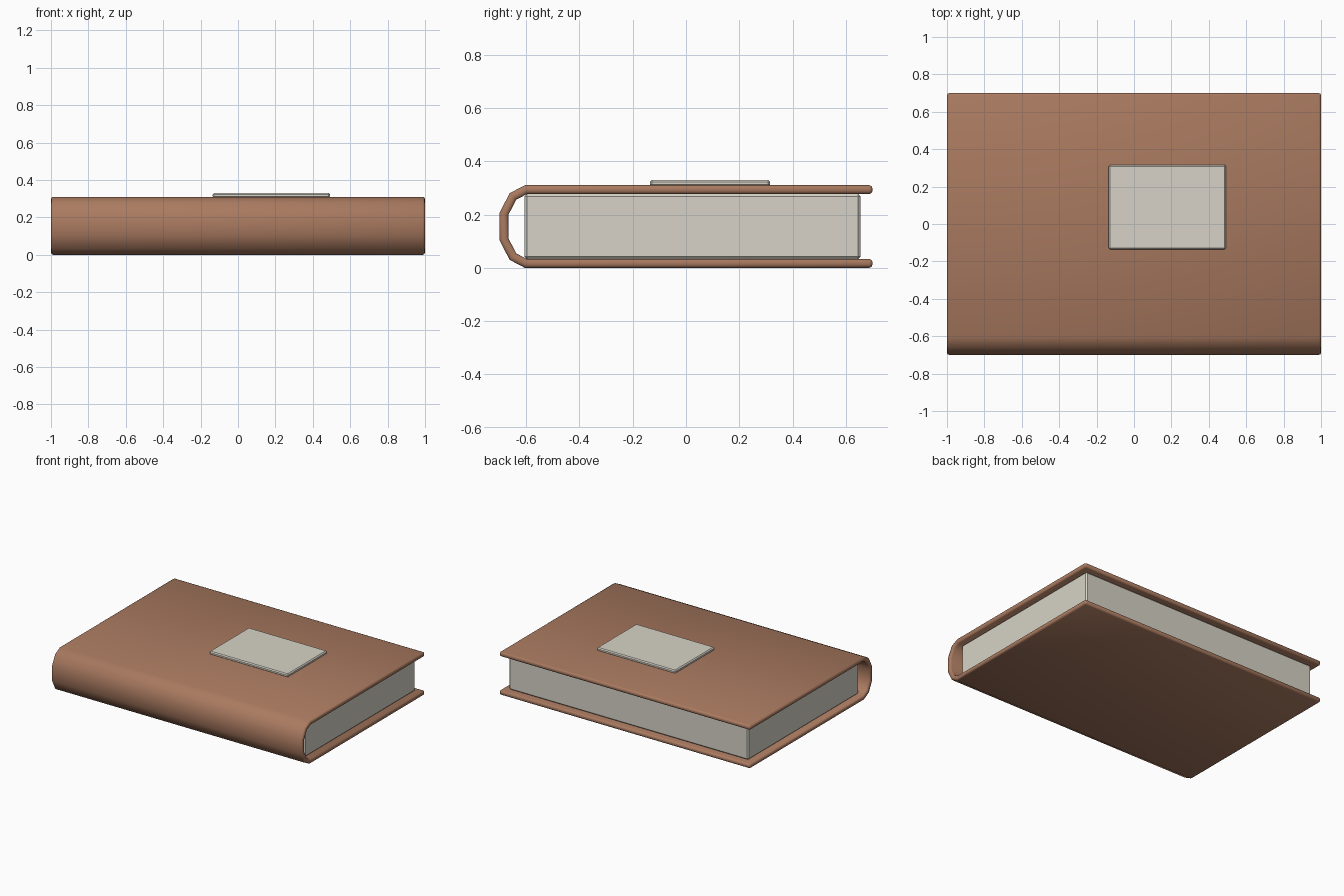
import bpy, bmesh

if "Cube" in bpy.data.objects:
    bpy.data.objects.remove(bpy.data.objects["Cube"])


def material(name, rgb):
    m = bpy.data.materials.new(name)
    m.diffuse_color = (*rgb, 1.0)
    m.use_nodes = True
    m.node_tree.nodes["Principled BSDF"].inputs["Base Color"].default_value = m.diffuse_color
    return m


leather = material("brown_leather", (0.40, 0.195, 0.117))
paper = material("cream_paper", (0.68, 0.65, 0.57))


def add_object(name, bm, mat):
    mesh = bpy.data.meshes.new(name)
    bm.to_mesh(mesh)
    bm.free()
    mesh.materials.append(mat)
    obj = bpy.data.objects.new(name, mesh)
    bpy.context.collection.objects.link(obj)
    return obj


def add_bevel(obj, width, segments):
    b = obj.modifiers.new("bevel", 'BEVEL')
    b.width = width
    b.segments = segments
    b.limit_method = 'ANGLE'
    b.angle_limit = 1.05


def box(name, low, high, mat, bevel):
    bm = bmesh.new()
    bmesh.ops.create_cube(bm, size=1)
    for v in bm.verts:
        v.co = [(a + b) / 2 + c * (b - a) for a, b, c in zip(low, high, v.co)]
    obj = add_object(name, bm, mat)
    add_bevel(obj, bevel, 1)
    return obj


# Wraparound cover: a C-shaped profile swept along the spine, then thickened inward
top_half = [(0.70, 0.31), (-0.605, 0.31), (-0.662, 0.28), (-0.70, 0.206)]
profile = top_half + [(y, 0.31 - z) for y, z in reversed(top_half)]
bm = bmesh.new()
rows = [[bm.verts.new((x, y, z)) for x in (-1, 1)] for y, z in profile]
for a, b in zip(rows, rows[1:]):
    bm.faces.new((a[0], b[0], b[1], a[1]))
for f in bm.faces:
    f.smooth = True
cover = add_object("cover", bm, leather)
solid = cover.modifiers.new("thickness", 'SOLIDIFY')
solid.thickness = 0.033
solid.offset = -1
solid.use_even_offset = True
add_bevel(cover, 0.012, 2)

# Page block, set back from the cover edges
box("pages", (-0.955, -0.607, 0.032), (0.955, 0.655, 0.278), paper, 0.01)

# Raised label on the front cover
box("label", (-0.135, -0.135, 0.305), (0.492, 0.315, 0.33), paper, 0.007)
